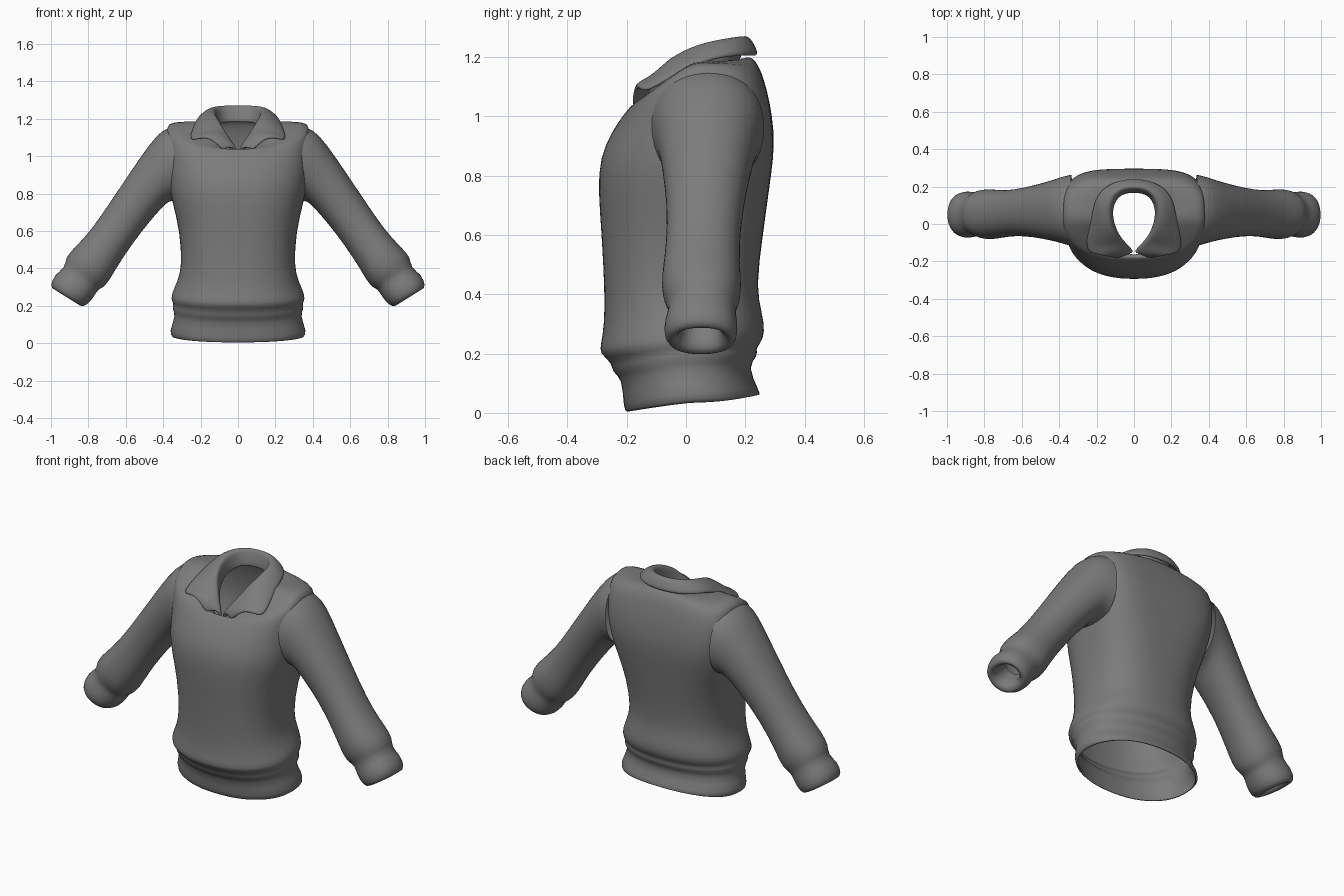
import bpy, bmesh, math
from mathutils import Vector

wool = bpy.data.materials.new("grey_wool")
wool.diffuse_color = (0.2, 0.2, 0.2, 1)


def grid_object(name, rows, closed):
    """Skin a list of equally long point rows into one object."""
    bm = bmesh.new()
    grid = [[bm.verts.new(p) for p in row] for row in rows]
    n = len(rows[0])
    for a, b in zip(grid, grid[1:]):
        for i in range(n if closed else n - 1):
            j = (i + 1) % n
            bm.faces.new((a[i], a[j], b[j], b[i]))
    bmesh.ops.recalc_face_normals(bm, faces=bm.faces)
    for f in bm.faces:
        f.smooth = True
    mesh = bpy.data.meshes.new(name)
    bm.to_mesh(mesh)
    bm.free()
    ob = bpy.data.objects.new(name, mesh)
    bpy.context.collection.objects.link(ob)
    mesh.materials.append(wool)
    return ob


def thicken(ob, amount, levels, offset):
    if amount:
        m = ob.modifiers.new("thickness", 'SOLIDIFY')
        m.thickness = amount
        m.offset = offset
    m = ob.modifiers.new("smooth", 'SUBSURF')
    m.levels = m.render_levels = levels


def power(v, e):
    return math.copysign(abs(v) ** e, v)


def torso_ring(w, yf, yb, zf, zs, zb, nf, nb, count=40):
    """Rounded ring: half width, front/back y, front/side/back z, squareness."""
    yc = (yf + yb) / 2
    pts = []
    for i in range(count):
        t = math.tau * i / count
        c, s = math.cos(t), math.sin(t)
        n = nf if s < 0 else nb
        k = power(s, 2 / n)
        x, y = w * power(c, 2 / n), yc + k * (yb - yf) / 2
        z = zs + ((zf - zs) * abs(k) ** 1.15 if s < 0 else (zb - zs) * k * k)
        pts.append((x, y, z))
    return pts


# Torso: hem band, waist rolls, chest, shoulders and neckline
rings = [
    (.35, -.20, .25, .00, .03, .06, 2.2, 2.2),
    (.372, -.212, .25, .015, .06, .07, 2.2, 2.2),
    (.33, -.215, .205, .12, .15, .16, 2.2, 2.2),
    (.357, -.25, .245, .135, .19, .19, 2.2, 2.2),
    (.343, -.25, .235, .17, .21, .215, 2.2, 2.2),
    (.36, -.293, .252, .20, .235, .235, 2.2, 2.3),
    (.352, -.288, .268, .23, .275, .27, 2.2, 2.3),
    (.325, -.276, .257, .30, .33, .34, 2.3, 2.4),
    (.30, -.275, .236, .41, .41, .42, 2.4, 2.5),
    (.312, -.285, .26, .60, .60, .60, 2.4, 2.7),
    (.348, -.297, .28, .75, .74, .75, 2.4, 3.2),
    (.372, -.292, .296, .86, .85, .86, 2.4, 3.6),
    (.378, -.25, .298, .95, .96, .95, 2.4, 4),
    (.385, -.215, .283, 1.00, 1.08, 1.05, 2.5, 4),
    (.383, -.19, .262, 1.03, 1.165, 1.13, 2.5, 3.6),
    (.355, -.18, .245, 1.04, 1.185, 1.17, 2.5, 3),
    (.22, -.17, .225, 1.035, 1.185, 1.20, 2.2, 2.4),
    (.135, -.16, .20, 1.01, 1.18, 1.20, 1.7, 2.2),
]
torso = grid_object("torso", [torso_ring(*r) for r in rings], True)
thicken(torso, .012, 1, -1)

# Sleeves: upper x/z, lower x/z, front y, back y of each section
sections = [
    (.34, 1.16, .33, .76, -.12, .265),
    (.40, 1.145, .37, .76, -.105, .255),
    (.465, 1.08, .41, .72, -.09, .235),
    (.60, .88, .48, .64, -.07, .205),
    (.70, .73, .565, .53, -.063, .185),
    (.79, .60, .645, .41, -.075, .18),
    (.87, .515, .69, .33, -.087, .19),
    (.925, .46, .72, .295, -.07, .18),
    (.922, .405, .745, .29, -.055, .165),
    (.985, .365, .765, .255, -.075, .175),
    (1.005, .305, .805, .20, -.075, .175),
    (.985, .28, .85, .19, -.045, .15),
    (.95, .30, .86, .245, -.012, .112),
    (.89, .37, .80, .31, -.012, .112),
]


def sleeve_ring(xu, zu, xl, zl, yf, yb, side):
    up, low = Vector((xu * side, 0, zu)), Vector((xl * side, 0, zl))
    mid, half = (up + low) / 2, (up - low) / 2
    pts = []
    for i in range(24):
        t = math.tau * i / 24
        p = mid + half * power(math.cos(t), .92)
        p.y = (yf + yb) / 2 + (yb - yf) / 2 * power(math.sin(t), .92)
        pts.append(p)
    return pts


for side, label in ((1, "left"), (-1, "right")):
    sleeve = grid_object(label + "_sleeve", [sleeve_ring(*s, side) for s in sections], True)
    thicken(sleeve, 0, 1, 0)

# Collar: inner base, fold line and outer edge, from the nape to the front
stations = [
    ((0, .175, 1.18), (0, .20, 1.265), (0, .24, 1.205)),
    ((.08, .16, 1.18), (.085, .185, 1.265), (.115, .225, 1.205)),
    ((.115, .10, 1.16), (.13, .12, 1.255), (.20, .155, 1.205)),
    ((.12, .03, 1.14), (.135, .03, 1.235), (.22, .07, 1.19)),
    ((.09, -.05, 1.09), (.11, -.05, 1.195), (.245, -.05, 1.135)),
    ((.06, -.09, 1.06), (.085, -.085, 1.15), (.268, -.15, 1.07)),
    ((.035, -.12, 1.03), (.05, -.12, 1.095), (.165, -.168, 1.12)),
    ((.004, -.15, 1.01), (.012, -.155, 1.035), (.08, -.18, 1.025)),
]
rows = []
for base, fold, edge in stations:
    b, f, e = Vector(base), Vector(fold), Vector(edge)
    bulge = Vector((0, 0, .016))
    rows.append([b, f - (f - b) * .25, f, f.lerp(e, .35) + bulge, f.lerp(e, .75) + bulge * .7, e])
collar = grid_object("collar", rows, False)
m = collar.modifiers.new("mirror", 'MIRROR')
m.merge_threshold = .002
thicken(collar, .02, 2, 0)
